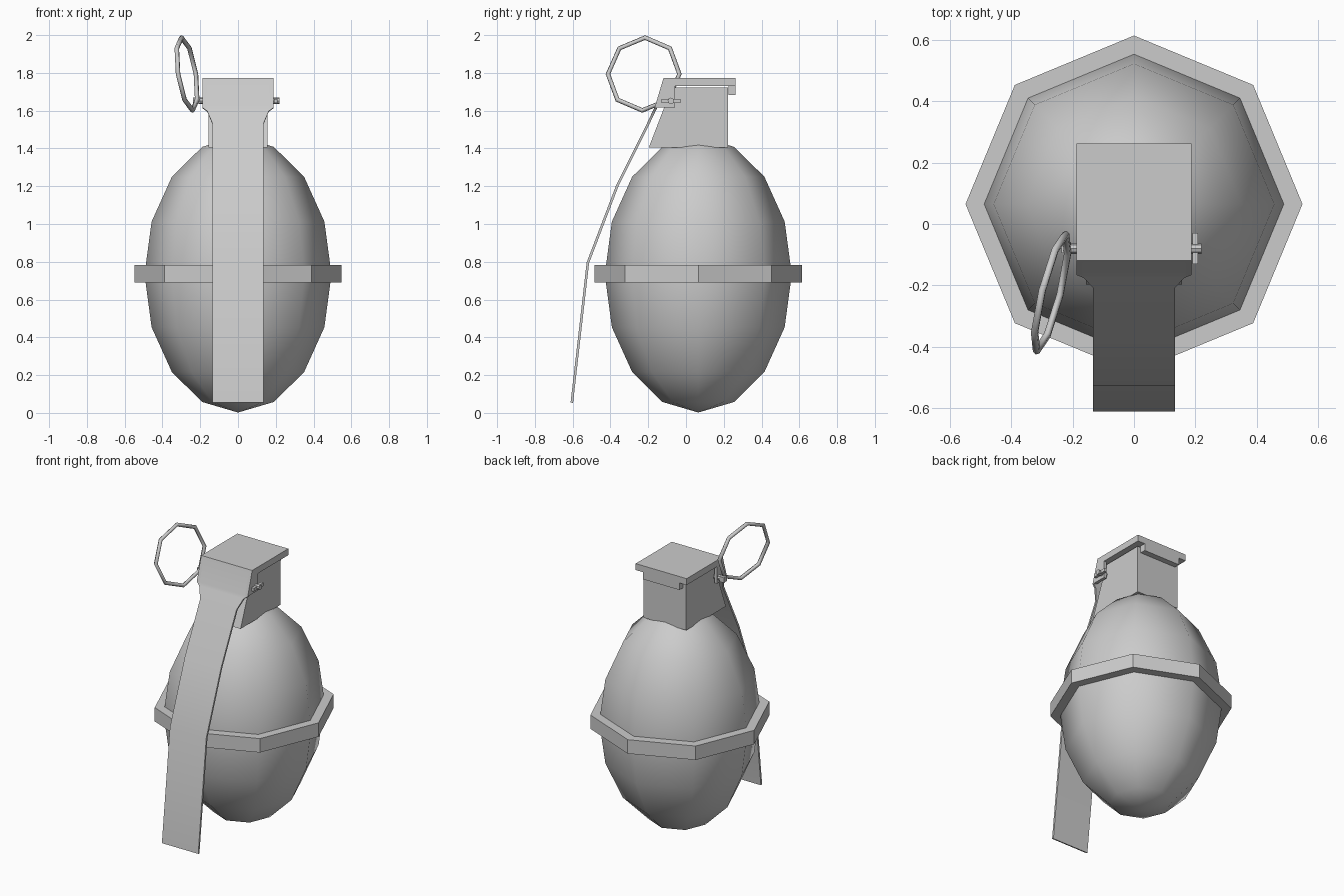
import bpy, bmesh, math
from mathutils import Matrix, Vector

if "Cube" in bpy.data.objects:
    bpy.data.objects.remove(bpy.data.objects["Cube"])

CY = 0.065  # body axis offset


def make(name, verts, faces, smooth=None):
    me = bpy.data.meshes.new(name)
    me.from_pydata(verts, [], faces)
    bm = bmesh.new()
    bm.from_mesh(me)
    bmesh.ops.recalc_face_normals(bm, faces=bm.faces)
    bm.to_mesh(me)
    bm.free()
    ob = bpy.data.objects.new(name, me)
    bpy.context.collection.objects.link(ob)
    if smooth:
        shade(ob, smooth)
    return ob


def shade(ob, angle):
    bpy.ops.object.select_all(action='DESELECT')
    ob.select_set(True)
    bpy.context.view_layer.objects.active = ob
    bpy.ops.object.shade_smooth_by_angle(angle=math.radians(angle))


def extrude_x(name, prof, x0, x1):
    """Extrude a (y, z) profile between two x positions."""
    n = len(prof)
    verts = [(x, y, z) for x in (x0, x1) for y, z in prof]
    faces = [list(range(n)), list(range(n, 2 * n))]
    faces += [(i, (i + 1) % n, n + (i + 1) % n, n + i) for i in range(n)]
    return make(name, verts, faces)


def rect(y0, y1, z0, z1):
    return [(y0, z0), (y1, z0), (y1, z1), (y0, z1)]


# egg-shaped body
bpy.ops.mesh.primitive_uv_sphere_add(segments=8, ring_count=8, radius=1,
                                     location=(0, CY, 0.733))
body = bpy.context.object
body.name = "body"
body.scale = (0.495, 0.495, 0.731)
shade(body, 60)

# octagonal belt, a square section swept round the body
verts, faces = [], []
for i in range(8):
    a = i * math.pi / 4
    for r, z in ((0.46, 0.69), (0.549, 0.69), (0.549, 0.783), (0.46, 0.783)):
        verts.append((r * math.cos(a), CY + r * math.sin(a), z))
    for k in range(4):
        j = (i + 1) % 8
        faces.append((4 * i + k, 4 * i + (k + 1) % 4, 4 * j + (k + 1) % 4, 4 * j + k))
make("belt", verts, faces)

# fuse neck with sloping front
extrude_x("neck", [(-0.197, 1.405), (0.222, 1.405), (0.222, 1.722), (-0.075, 1.722)],
          -0.157, 0.157)

# cap plate, back lip and side flanges
extrude_x("cap_plate", [(-0.108, 1.73), (0.262, 1.73), (0.262, 1.773), (-0.119, 1.773)],
          -0.188, 0.188)
extrude_x("cap_back_lip", rect(0.224, 0.262, 1.683, 1.732), -0.135, 0.135)
for side, name in ((-1, "left_flange"), (1, "right_flange")):
    extrude_x(name, [(-0.119, 1.773), (-0.058, 1.74), (-0.058, 1.617), (-0.166, 1.617)],
              side * 0.168, side * 0.188)

# lever: a bent strip given as (y, z, half width)
path = [(-0.119, 1.773, 0.188), (-0.166, 1.617, 0.188), (-0.176, 1.598, 0.163),
        (-0.208, 1.53, 0.134), (-0.37, 1.205, 0.134), (-0.526, 0.797, 0.134),
        (-0.611, 0.056, 0.134)]
T = 0.013
verts = []
for y, z, w in path:
    verts += [(-w, y, z), (w, y, z), (w, y + T, z - T * 0.3), (-w, y + T, z - T * 0.3)]
faces = [(0, 1, 2, 3), tuple(range(len(verts) - 4, len(verts)))]
for i in range(len(path) - 1):
    for k in range(4):
        a, b = 4 * i + k, 4 * i + (k + 1) % 4
        faces.append((a, b, b + 4, a + 4))
make("lever", verts, faces, 30)

# safety pin with an eye on the left and splayed ends on the right
bpy.ops.mesh.primitive_cylinder_add(vertices=8, radius=0.017, depth=0.43,
                                    location=(0.005, -0.08, 1.652),
                                    rotation=(0, math.pi / 2, 0))
bpy.context.object.name = "safety_pin"
extrude_x("pin_eye", rect(-0.095, -0.06, 1.635, 1.669), -0.237, -0.205)
extrude_x("pin_splayed_ends", rect(-0.13, -0.03, 1.641, 1.663), 0.19, 0.208)

# octagonal pull ring, tilted
n = Vector((1, -0.25, 0.16)).normalized()
u = Vector((0.25, 1, 0)).normalized()
v = n.cross(u)
bpy.ops.mesh.primitive_torus_add(major_segments=8, minor_segments=6,
                                 major_radius=0.195, minor_radius=0.0125)
ring = bpy.context.object
ring.name = "pull_ring"
ring.matrix_world = (Matrix.Translation((-0.27, -0.224, 1.794))
                     @ Matrix((u, v, n)).transposed().to_4x4())
shade(ring, 62)
